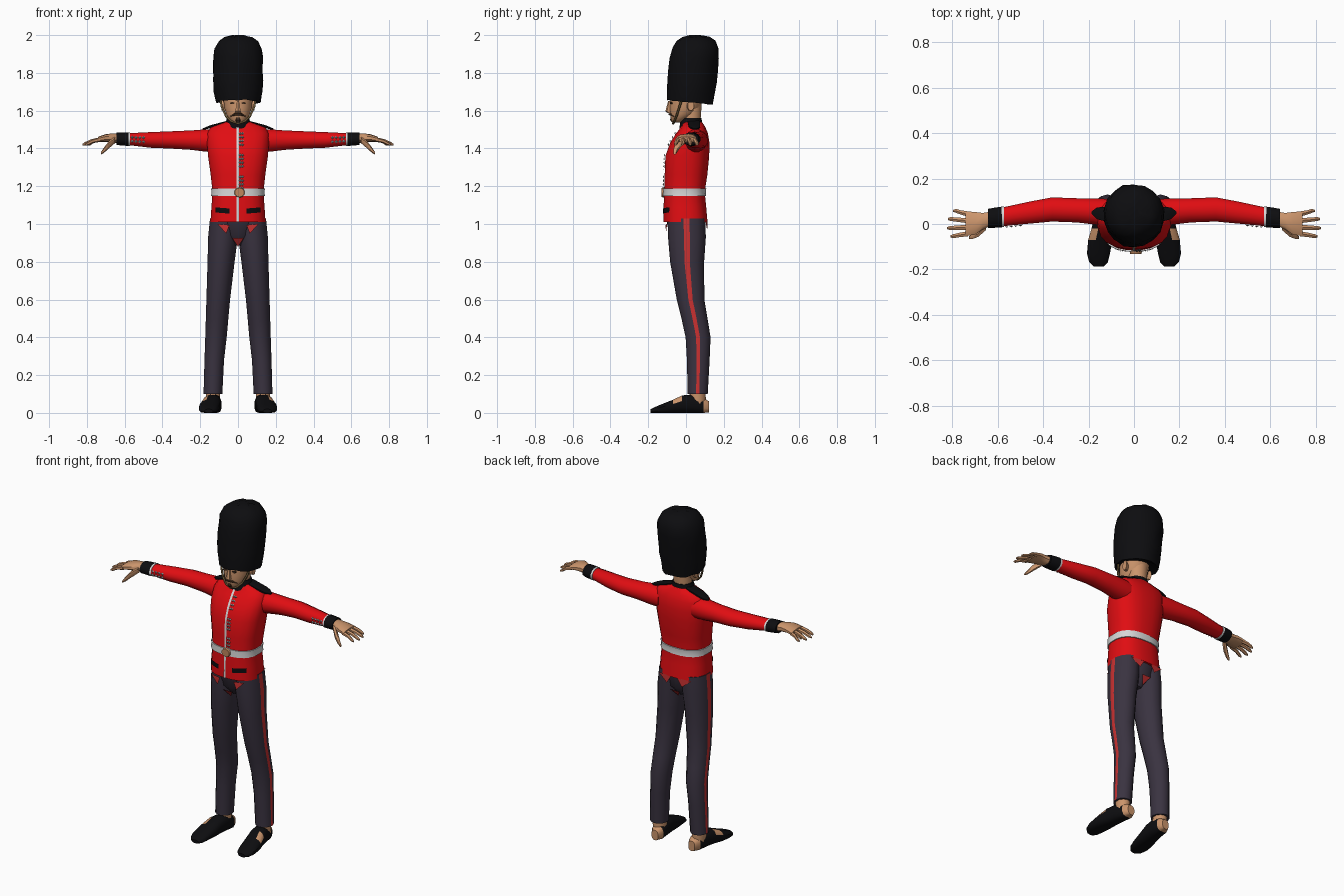
import bpy, bmesh, math, random
from mathutils import Vector

if "Cube" in bpy.data.objects:
    bpy.data.objects.remove(bpy.data.objects["Cube"])

random.seed(4)


def mat(name, r, g, b):
    m = bpy.data.materials.new(name)
    m.diffuse_color = (r, g, b, 1)
    m.use_nodes = True
    m.node_tree.nodes["Principled BSDF"].inputs["Base Color"].default_value = m.diffuse_color
    return m


RED = mat("scarlet", 0.75, 0.004, 0.006)
STRIPE = mat("stripe red", 0.58, 0.03, 0.03)
NAVY = mat("dark trousers", 0.042, 0.033, 0.052)
BLACK = mat("black", 0.004, 0.004, 0.005)
SKIN = mat("skin", 0.60, 0.30, 0.15)
WHITE = mat("belt white", 0.68, 0.68, 0.68)
SILVER = mat("silver", 0.42, 0.45, 0.46)
BROWN = mat("dark brown", 0.06, 0.03, 0.015)
STRAP = mat("strap", 0.14, 0.09, 0.035)
BRASS = mat("buckle", 0.52, 0.24, 0.11)


def finish(name, bm, mats, mirror=False, smooth=True):
    bmesh.ops.recalc_face_normals(bm, faces=bm.faces)
    me = bpy.data.meshes.new(name)
    bm.to_mesh(me)
    bm.free()
    for m in mats:
        me.materials.append(m)
    ob = bpy.data.objects.new(name, me)
    bpy.context.collection.objects.link(ob)
    if smooth:
        bpy.ops.object.select_all(action='DESELECT')
        ob.select_set(True)
        bpy.context.view_layer.objects.active = ob
        bpy.ops.object.shade_smooth_by_angle(angle=math.radians(42))
    if mirror:
        ob.modifiers.new("mirror", 'MIRROR').use_mirror_merge = False
    return ob


def spow(c, p):
    return math.copysign(abs(c) ** (2 / p), c)


def loft(name, rings, mats, axis='z', n=12, power=2.0, angles=None,
         mirror=False, pick=None, tweak=None):
    """Rings are (position along axis, centre u, centre v, radius u, radius v)."""
    angles = angles or [360 * (i + 0.5) / n for i in range(n)]
    n = len(angles)
    bm = bmesh.new()
    rows = []
    for t, cu, cv, ru, rv in rings:
        row = []
        for a in angles:
            a = math.radians(a)
            u, v = cu + ru * spow(math.cos(a), power), cv + rv * spow(math.sin(a), power)
            co = Vector({'z': (u, v, t), 'x': (t, u, v), 'y': (u, t, v)}[axis])
            row.append(bm.verts.new(tweak(co) if tweak else co))
        rows.append(row)
    for r0, r1 in zip(rows, rows[1:]):
        for j in range(n):
            k = (j + 1) % n
            f = bm.faces.new((r0[j], r0[k], r1[k], r1[j]))
            if pick and pick(f.calc_center_median(), j):
                f.material_index = 1
    for row in (rows[0], rows[-1]):
        f = bm.faces.new(row)
        if pick and pick(f.calc_center_median(), -1):
            f.material_index = 1
    return finish(name, bm, mats, mirror)


def ring_at(rings, t):
    for a, b in zip(rings, rings[1:]):
        if a[0] <= t <= b[0]:
            k = (t - a[0]) / (b[0] - a[0])
            return [p + (q - p) * k for p, q in zip(a, b)]
    return rings[-1]


# Tunic body
TUNIC = [(1.01, 0, -.003, .147, .118), (1.09, 0, -.006, .142, .114), (1.17, 0, -.008, .136, .108),
         (1.26, 0, 0, .146, .114), (1.36, 0, .007, .160, .117), (1.43, 0, .02, .166, .105),
         (1.48, 0, .032, .165, .085), (1.513, 0, .038, .145, .065), (1.54, 0, .035, .07, .05)]
TP = 2.5
loft("tunic", TUNIC, [RED], n=20, power=TP)


def front_y(x, z, lift=.004):
    _, cx, cy, rx, ry = ring_at(TUNIC, z)
    return cy - ry * max(0, 1 - abs((x - cx) / rx) ** TP) ** (1 / TP) - lift


def front_plate(name, x0, x1, z0, z1, m, nx=1, nz=1, slant=0, mirror=False):
    bm = bmesh.new()
    g = []
    for i in range(nz + 1):
        row = []
        for j in range(nx + 1):
            x = x0 + (x1 - x0) * j / nx
            z = z0 + (z1 - z0) * i / nz + slant * j / nx
            row.append(bm.verts.new((x, front_y(x, z, .005), z)))
        g.append(row)
    for i in range(nz):
        for j in range(nx):
            bm.faces.new((g[i][j], g[i][j + 1], g[i + 1][j + 1], g[i + 1][j]))
    return finish(name, bm, [m], mirror)


front_plate("front_piping", -.007, .005, 1.012, 1.53, WHITE, 1, 24)
front_plate("pocket_flap", .045, .118, 1.055, 1.082, BLACK, 5, 1, .006, True)

# Belt and buckle
belt = [ring_at(TUNIC, z) for z in (1.148, 1.17, 1.188)]
loft("belt", [(z, x, y, a + .006, b + .006) for z, x, y, a, b in belt], [WHITE], n=20, power=TP)
loft("buckle", [(-.131, .008, 1.167, .026, .024), (-.115, .008, 1.167, .03, .028)],
     [BRASS], axis='y', n=10)


def studs(name, spots, r, mirror=False):
    """Small diamond ornaments facing forward."""
    bm = bmesh.new()
    for x, y, z in spots:
        tip = bm.verts.new((x, y - .006, z))
        rim = [bm.verts.new((x + r * c, y, z + r * s)) for c, s in ((1, 0), (0, 1), (-1, 0), (0, -1))]
        for j in range(4):
            bm.faces.new((tip, rim[j], rim[(j + 1) % 4]))
    return finish(name, bm, [SILVER], mirror, False)


spots = []
for zc in (1.45, 1.335, 1.22):
    for k in (-.03, -.01, .01, .03):
        spots += [(x, front_y(x, zc + k, .003), zc + k) for x in (.012, .024)]
studs("tunic_buttons", spots, .008)

# Collar and shoulder straps
loft("collar", [(1.505, 0, .03, .078, .066), (1.535, 0, .027, .068, .058), (1.562, 0, .03, .06, .052)],
     [BLACK], n=14)
loft("shoulder_strap", [(.05, .04, 1.542, .034, .007), (.14, .045, 1.517, .032, .008),
                        (.165, .047, 1.509, .026, .007), (.187, .05, 1.502, .005, .004)],
     [BLACK], axis='x', n=8, power=3, mirror=True)

# Sleeves, cuffs and cuff lace
ARM = [(.11, .05, 1.44, .062, .062), (.17, .055, 1.442, .06, .061), (.25, .06, 1.444, .055, .053),
       (.36, .064, 1.445, .055, .047), (.46, .05, 1.445, .05, .043), (.575, .032, 1.449, .043, .033)]
loft("sleeve", ARM, [RED], axis='x', n=12, mirror=True)
loft("cuff_piping", [(.572, .032, 1.449, .046, .036), (.582, .031, 1.449, .047, .037)],
     [WHITE], axis='x', mirror=True)
loft("cuff", [(.581, .031, 1.449, .047, .037), (.61, .028, 1.45, .046, .036), (.642, .024, 1.451, .044, .034)],
     [BLACK], axis='x', mirror=True)
lace = []
for i in range(4):
    x = .5 + .02 * i
    r = ring_at(ARM, x)
    lace += [(x, r[1] - r[3] * .93 - .004, r[2] + k) for k in (-.011, .011)]
studs("cuff_lace", lace, .009, True)

# Hands
loft("palm", [(.63, .024, 1.452, .032, .025), (.665, .012, 1.455, .038, .024), (.70, .003, 1.455, .052, .021),
              (.742, .001, 1.447, .057, .014)], [SKIN], axis='x', n=10, power=2.4, mirror=True)
for name, y0, y1, tip in (("little_finger", .044, .058, .795), ("ring_finger", .015, .022, .818),
                          ("middle_finger", -.014, -.018, .822), ("index_finger", -.043, -.054, .808)):
    mid = (.73 + tip) / 2
    loft(name, [(.73, y0, 1.447, .013, .012), (mid, (y0 + y1) / 2, 1.439, .011, .010),
                (tip - .012, y1, 1.425, .010, .009), (tip, y1, 1.42, .005, .005)],
         [SKIN], axis='x', n=6, mirror=True)
loft("thumb", [(.65, -.012, 1.447, .016, .018), (.685, -.042, 1.418, .017, .019),
               (.71, -.055, 1.39, .012, .014), (.726, -.06, 1.374, .007, .007)],
     [SKIN], axis='x', n=6, mirror=True)

# Trousers with outer stripe
LEG = [(.10, .133, .062, .05, .053), (.28, .126, .065, .052, .060), (.40, .117, .064, .057, .066),
       (.50, .111, .045, .060, .069), (.60, .105, .024, .063, .073), (.80, .090, .006, .072, .090),
       (.93, .080, .005, .079, .100), (1.03, .075, .002, .074, .100)]
loft("trouser_leg", LEG, [NAVY, STRIPE], angles=[-9, 9, 35, 62, 90, 118, 149, 180, 211, 242, 270, 298, 325],
     mirror=True, pick=lambda c, j: j == 0)
loft("trouser_seat", [(.885, 0, .005, .025, .045), (.94, 0, .005, .10, .093), (1.03, 0, 0, .138, .106)],
     [NAVY], n=14)

# Red points of lining under the tunic hem
for name, pts, mirror in (
        ("lining_front", [(.045, -.108, .995), (.11, -.100, 1.0), (.062, -.106, .95)], True),
        ("lining_crotch", [(-.03, -.098, .925), (.03, -.098, .925), (0, -.066, .88)], False),
        ("lining_back", [(.02, .114, 1.012), (.11, .104, 1.012), (.05, .112, .965)], True),
        ("lining_seat", [(-.03, .106, .93), (.03, .106, .93), (0, .07, .885)], False)):
    bm = bmesh.new()
    bm.faces.new([bm.verts.new(p) for p in pts])
    finish(name, bm, [STRIPE], mirror, False)


# Shoes with bare heel and instep patches
def on_ground(co):
    co.z = max(co.z, 0)
    return co


loft("shoe", [(.122, .122, .032, .022, .03), (.092, .124, .038, .038, .042), (.03, .132, .048, .044, .05),
              (-.02, .140, .046, .048, .048), (-.07, .149, .034, .054, .036), (-.13, .156, .022, .052, .024),
              (-.168, .156, .014, .042, .016), (-.187, .155, .010, .022, .010)],
     [BLACK, SKIN], axis='y', n=12, power=2.6, mirror=True, tweak=on_ground,
     pick=lambda c, j: c.y > .09 or (-.06 < c.y < -.03 and c.z > .045 and c.x > .15))
loft("ankle", [(.05, .130, .06, .038, .045), (.13, .133, .062, .04, .042)], [SKIN], n=10, mirror=True)

# Head, neck and face
loft("neck", [(1.51, 0, .03, .05, .046), (1.65, 0, .03, .056, .056)], [SKIN], n=12)
loft("head", [(1.537, 0, -.05, .026, .022), (1.552, 0, -.04, .046, .04), (1.58, 0, -.018, .063, .066),
              (1.62, 0, -.003, .075, .083), (1.70, 0, .01, .082, .09)], [SKIN], n=16)
loft("nose", [(1.588, 0, -.088, .014, .010), (1.597, 0, -.092, .016, .017), (1.65, 0, -.085, .008, .010)],
     [SKIN], n=6)
loft("ear", [(.068, .02, 1.625, .016, .026), (.088, .026, 1.628, .018, .03)], [SKIN], axis='x', n=8, mirror=True)
loft("moustache", [(0, -.084, 1.581, .009, .007), (.02, -.08, 1.580, .010, .007), (.04, -.062, 1.570, .007, .004)],
     [BROWN], axis='x', n=6, mirror=True)
loft("chin_beard", [(1.538, 0, -.054, .017, .022), (1.55, 0, -.058, .022, .028), (1.563, 0, -.066, .016, .018)],
     [BROWN], n=8)
loft("eye", [(-.084, .03, 1.64, .012, .006), (-.068, .03, 1.64, .012, .006)], [BROWN], axis='y', n=6, mirror=True)

# Chin strap
cu = bpy.data.curves.new("chin_strap", 'CURVE')
cu.dimensions = '3D'
cu.bevel_depth = .006
cu.bevel_resolution = 1
half = [(.094, -.02, 1.665), (.086, -.035, 1.62), (.064, -.05, 1.572), (.035, -.062, 1.543)]
path = half + [(0, -.068, 1.532)] + [(-x, y, z) for x, y, z in reversed(half)]
sp = cu.splines.new('POLY')
sp.points.add(len(path) - 1)
for p, co in zip(sp.points, path):
    p.co = (*co, 1)
cu.materials.append(STRAP)
bpy.context.collection.objects.link(bpy.data.objects.new("chin_strap", cu))


# Tall fur hat, slightly shaggy and tilted down at the back
def shaggy(co):
    j = Vector([random.uniform(-.004, .004) for _ in range(3)])
    co.z -= .1 * (co.y - .03) * max(0, (1.9 - co.z) / .25)
    return co + j


loft("fur_hat", [(1.66, 0, .022, .085, .085), (1.645, 0, .022, .118, .122), (1.70, 0, .024, .128, .128),
                 (1.76, 0, .03, .132, .130), (1.82, 0, .037, .134, .130), (1.88, 0, .045, .133, .130),
                 (1.93, 0, .051, .125, .123), (1.968, 0, .053, .105, .106), (1.988, 0, .053, .075, .075),
                 (1.997, 0, .053, .03, .03)], [BLACK], n=18, tweak=shaggy)
